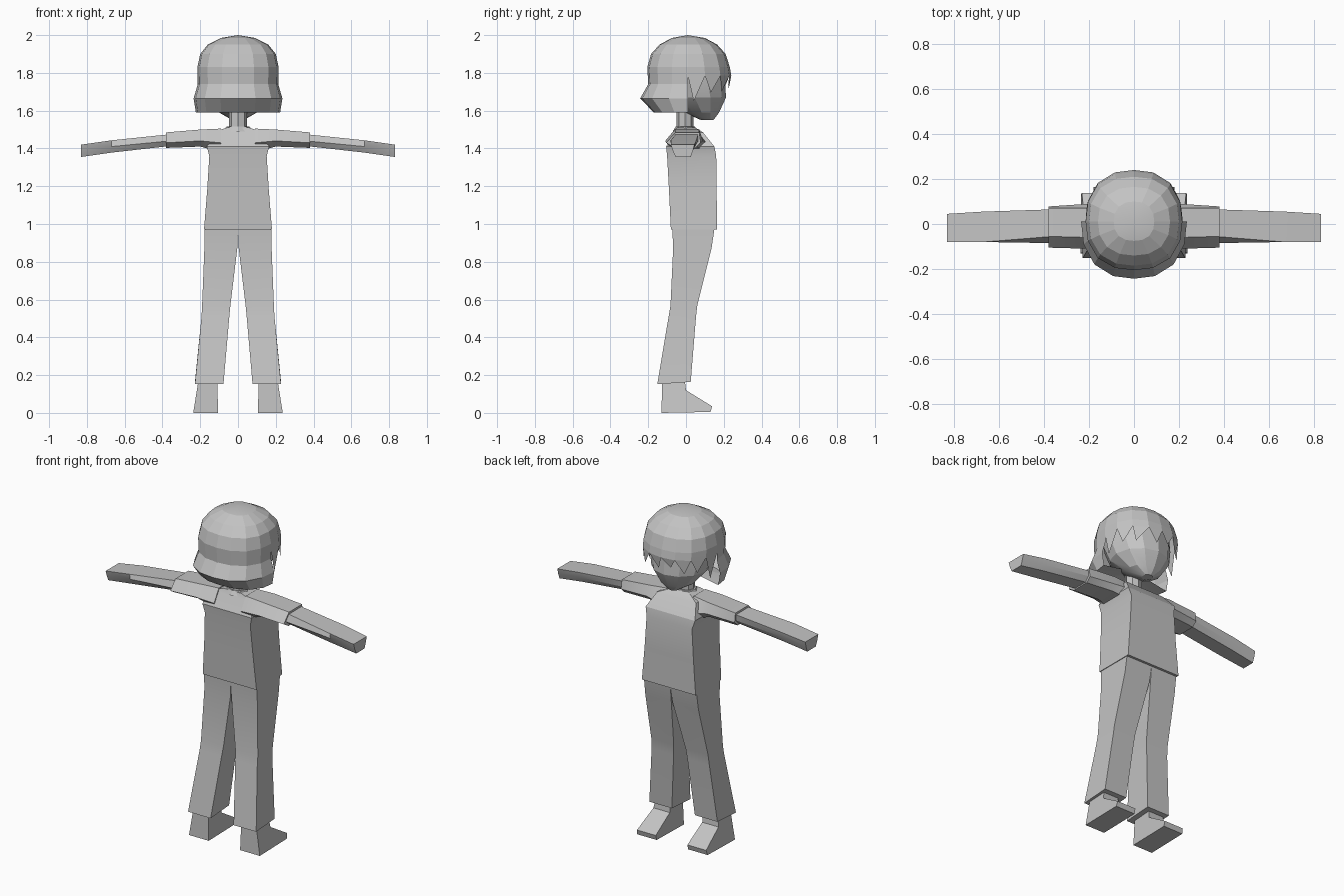
import bpy, math, random

if "Cube" in bpy.data.objects:
    bpy.data.objects.remove(bpy.data.objects["Cube"])

random.seed(4)
grey = bpy.data.materials.new("light grey")
grey.diffuse_color = (0.55, 0.55, 0.55, 1)
grey.use_nodes = True
grey.node_tree.nodes["Principled BSDF"].inputs["Base Color"].default_value = grey.diffuse_color


def make(name, verts, faces, mirror=False, angle=20):
    me = bpy.data.meshes.new(name)
    me.from_pydata(verts, [], faces)
    me.materials.append(grey)
    ob = bpy.data.objects.new(name, me)
    bpy.context.collection.objects.link(ob)
    bpy.ops.object.select_all(action='DESELECT')
    ob.select_set(True)
    bpy.context.view_layer.objects.active = ob
    bpy.ops.object.mode_set(mode='EDIT')
    bpy.ops.mesh.select_all(action='SELECT')
    bpy.ops.mesh.normals_make_consistent(inside=False)
    bpy.ops.object.mode_set(mode='OBJECT')
    bpy.ops.object.shade_smooth_by_angle(angle=math.radians(angle))
    if mirror:
        ob.modifiers.new("Mirror", 'MIRROR').use_mirror_merge = False
    return ob


def loft(name, rings, mirror=False, angle=20):
    """Skin equal-length rings of points and cap both ends."""
    n = len(rings[0])
    verts = [p for r in rings for p in r]
    faces = [(k * n + i, k * n + (i + 1) % n, (k + 1) * n + (i + 1) % n, (k + 1) * n + i)
             for k in range(len(rings) - 1) for i in range(n)]
    faces += [tuple(range(n)), tuple(range(len(verts) - n, len(verts)))]
    return make(name, verts, faces, mirror, angle)


def box_ring(z, x0, x1, y0, y1, tilt=0.0):
    return [(x0, y0, z), (x1, y0, z), (x1, y1, z + tilt), (x0, y1, z + tilt)]


def round_ring(z, rx, y0, y1, n, power=2.0):
    return [oval(2 * math.pi * i / n, z, rx, y0, y1, power) for i in range(n)]


def oval(a, z, rx, y0, y1, power=2.4, yc=0.01):
    c, s = math.cos(a), math.sin(a)
    if power == 2.0:
        yc = (y0 + y1) / 2
    k = (abs(c) ** power + abs(s) ** power) ** (-1 / power)
    return (rx * c * k, yc + ((y1 - yc) if s > 0 else (yc - y0)) * s * k, z)


def hex_ring(x, top, mid, low):
    """Six-sided arm section; each level is (z, back y, front y)."""
    return [(x, top[1], top[0]), (x, top[2], top[0]), (x, mid[2], mid[0]),
            (x, low[2], low[0]), (x, low[1], low[0]), (x, mid[1], mid[0])]


# Shirt body
loft("shirt", [box_ring(0.97, -0.18, 0.18, -0.08, 0.165),
               box_ring(1.18, -0.163, 0.163, -0.09, 0.162),
               box_ring(1.36, -0.152, 0.152, -0.10, 0.16),
               box_ring(1.41, -0.165, 0.165, -0.105, 0.15),
               box_ring(1.485, -0.13, 0.13, -0.06, 0.09),
               box_ring(1.51, -0.06, 0.06, -0.05, 0.05)])

# Sleeves and arms
loft("sleeve", [hex_ring(0.09, (1.505, -0.055, 0.055), (1.43, -0.10, 0.12), (1.38, -0.07, 0.09)),
                hex_ring(0.20, (1.50, -0.06, 0.07), (1.44, -0.11, 0.09), (1.41, -0.06, 0.06)),
                hex_ring(0.38, (1.485, -0.055, 0.07), (1.43, -0.105, 0.078), (1.403, -0.06, 0.05))],
     True)
loft("arm", [hex_ring(0.36, (1.475, -0.055, 0.065), (1.44, -0.085, 0.065), (1.413, -0.05, 0.04)),
             hex_ring(0.67, (1.443, -0.08, 0.055), (1.41, -0.073, 0.045), (1.378, -0.06, 0.03)),
             hex_ring(0.83, (1.42, -0.08, 0.045), (1.388, -0.07, 0.037), (1.355, -0.055, 0.025))],
     True)

# Trouser legs
loft("trouser_leg", [box_ring(0.97, 0.0, 0.176, -0.072, 0.15),
                     box_ring(0.87, 0.004, 0.178, -0.068, 0.135),
                     box_ring(0.57, 0.04, 0.19, -0.082, 0.06),
                     box_ring(0.51, 0.046, 0.193, -0.092, 0.053),
                     box_ring(0.152, 0.077, 0.228, -0.152, 0.025, 0.012)], True)

# Shoes: profile from heel to toe, wider at the sole
shoe = [(-0.13, 0.0), (0.13, 0.005), (0.138, 0.035), (0.0, 0.12), (-0.01, 0.20), (-0.125, 0.20)]
loft("shoe", [[(0.105 + 0.03 * z, y, z) for y, z in shoe],
              [(0.237 - 0.16 * z, y, z) for y, z in shoe]], True)

# Neck and collar
loft("neck", [round_ring(z, 0.048, -0.05, 0.04, 8) for z in (1.48, 1.68)])
loft("collar", [round_ring(1.49, 0.085, -0.07, 0.06, 8), round_ring(1.515, 0.06, -0.055, 0.048, 8)])

# Head with tapered jaw
loft("head", [round_ring(1.86, 0.18, -0.15, 0.20, 12),
              round_ring(1.77, 0.19, -0.16, 0.205, 12),
              round_ring(1.67, 0.165, -0.12, 0.212, 12),
              round_ring(1.59, 0.10, -0.01, 0.175, 12),
              round_ring(1.55, 0.03, 0.08, 0.145, 12)])

# Hair cap: closed dome, long at the back and sides, open over the face
N = 16
dome = [(1.985, 0.09, -0.075, 0.10), (1.95, 0.16, -0.14, 0.165), (1.90, 0.20, -0.185, 0.21),
        (1.83, 0.215, -0.205, 0.232), (1.74, 0.213, -0.20, 0.24),
        (1.665, 0.235, -0.243, 0.24), (1.59, 0.223, -0.17, 0.20), (1.62, 0.05, -0.06, 0.06)]
verts = [oval(2 * math.pi * i / N, *r) for r in dome for i in range(N)] + [(0, 0.01, 2.0)]
faces = [(i, (i + 1) % N, N * len(dome)) for i in range(N)]
for k in range(len(dome) - 1):
    for i in range(N):
        if k < 3 or i >= N // 2:
            j = (i + 1) % N
            faces.append((k * N + i, k * N + j, (k + 1) * N + j, (k + 1) * N + i))
make("hair", verts, faces, angle=5)

# Fringe: pointed locks hanging from the hairline
verts, faces = [], []
for i in range(N // 2):
    a0, a1 = math.pi * i / 8, math.pi * (i + 1) / 8
    side = i in (0, 7)
    tip = 1.65 if side else 1.70 + random.uniform(-0.01, 0.04)
    mid = (a0 + a1) / 2 + random.uniform(-0.1, 0.1)
    b = len(verts)
    verts += [oval(a0, 1.83, 0.215, -0.2, 0.232), oval(a1, 1.83, 0.215, -0.2, 0.232),
              oval(a1, 1.785, 0.215, -0.2, 0.24), oval(mid, tip, 0.215, -0.2, 0.225),
              oval(a0, 1.785, 0.215, -0.2, 0.24)]
    faces.append((b, b + 1, b + 2, b + 4))
    faces.append((b + 4, b + 2, b + 3))
make("fringe", verts, faces, angle=5)
